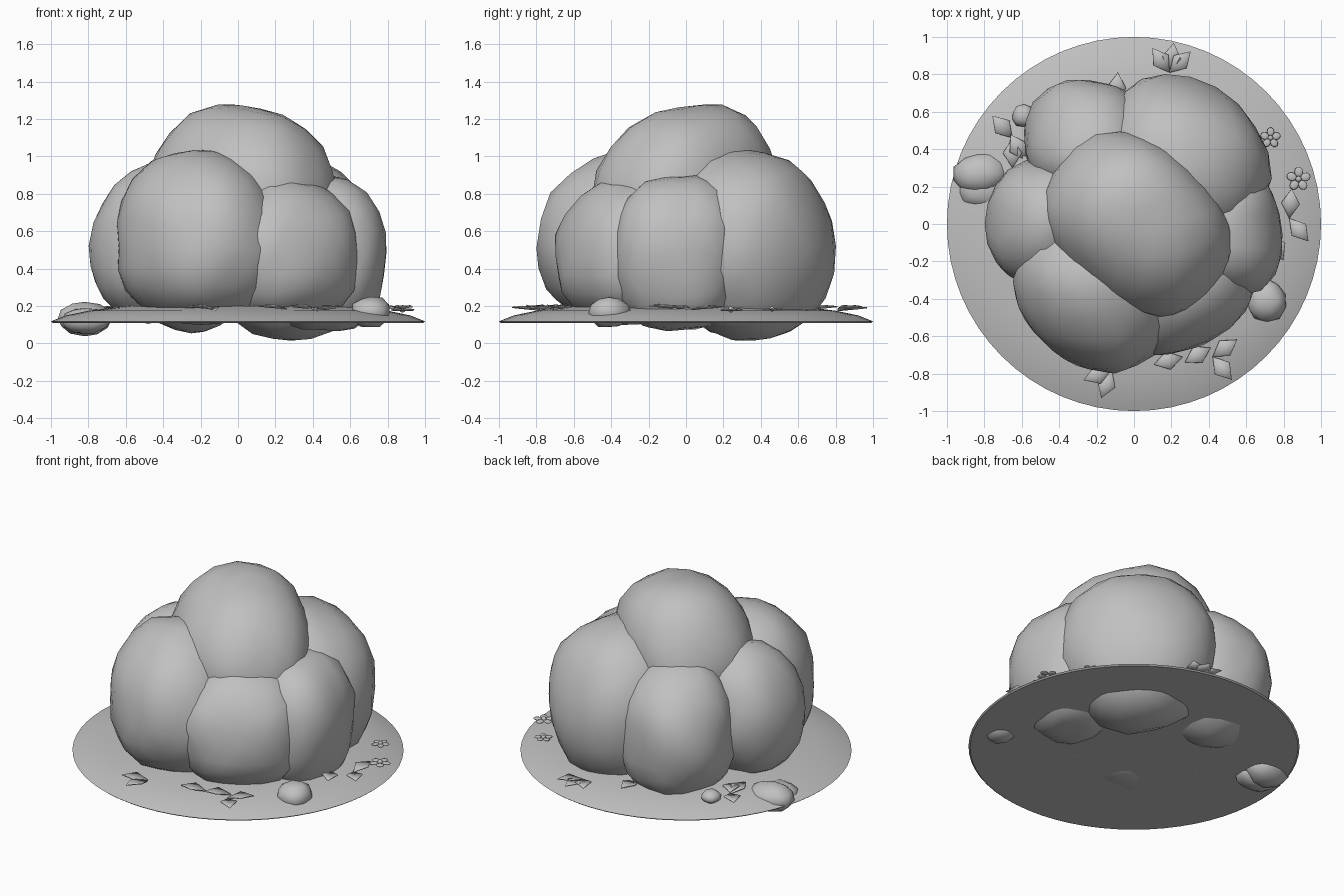
import bpy, bmesh, math
from mathutils import Vector, Matrix, noise

cube = bpy.data.objects.get("Cube")
if cube:
    bpy.data.objects.remove(cube, do_unlink=True)

SHADE = (0.53, 0.53, 0.53, 1)
grey = bpy.data.materials.new("plain grey")
grey.use_nodes = True
grey.diffuse_color = SHADE
grey.node_tree.nodes["Principled BSDF"].inputs["Base Color"].default_value = SHADE


def finish(bm, name):
    bmesh.ops.recalc_face_normals(bm, faces=bm.faces[:])
    mesh = bpy.data.meshes.new(name)
    bm.to_mesh(mesh)
    bm.free()
    mesh.materials.append(grey)
    for p in mesh.polygons:
        p.use_smooth = True
    obj = bpy.data.objects.new(name, mesh)
    bpy.context.collection.objects.link(obj)
    return obj


def lump(name, centre, radii, up, down, apex=(0, 0), turn=0, power=2.15, detail=3, rough=0.07):
    """Uneven, slightly boxy ball with its own height above and below the
    centre, turned about z, its top leaning by the apex offset."""
    bm = bmesh.new()
    bmesh.ops.create_icosphere(bm, subdivisions=detail, radius=1)
    c = Vector(centre)
    spin = Matrix.Rotation(math.radians(turn), 3, "Z")
    for v in bm.verts:
        d = v.co.normalized()
        r = sum(abs(k) ** power for k in d) ** (-1 / power)
        d *= r * (1 + rough * noise.noise(d * 1.7 + c * 9))
        height = d.z * (up if d.z > 0 else down)
        v.co = c + spin @ Vector((d.x * radii[0], d.y * radii[1], height))
        v.co += Vector((*apex, 0)) * max(0, d.z) ** 2
    return finish(bm, name)


# Foliage masses
lump("top_foliage", (0.02, 0.0, 0.78), (0.54, 0.44), 0.50, 0.40, (0.0, 0.07), -42, 2.1)
lump("front_left_foliage", (-0.21, -0.35, 0.51), (0.47, 0.40), 0.53, 0.41, (-0.02, 0.06), -45)
lump("front_right_foliage", (0.25, -0.34, 0.46), (0.38, 0.33), 0.42, 0.35, (0.0, 0.05), 30, 2.4)
lump("right_foliage", (0.47, -0.05, 0.48), (0.32, 0.34), 0.41, 0.42, (-0.01, 0.02), 0, 2.6)
lump("back_right_foliage", (0.28, 0.36, 0.52), (0.48, 0.39), 0.52, 0.51, (-0.06, -0.06), -45, 2.2)
lump("back_left_foliage", (-0.25, 0.44, 0.47), (0.34, 0.34), 0.46, 0.41, (0.04, -0.06), 0, 2.25)
lump("left_foliage", (-0.48, 0.0, 0.52), (0.31, 0.34), 0.44, 0.41, (0.06, 0.03))

# Stones
stone = dict(detail=2, rough=0.15)
lump("large_stone", (-0.82, 0.27, 0.13), (0.145, 0.11), 0.09, 0.09, **stone)
lump("large_stone_foot", (-0.81, 0.18, 0.12), (0.13, 0.10), 0.07, 0.07, **stone)
lump("round_stone", (0.71, -0.41, 0.165), (0.105, 0.11), 0.085, 0.085, **stone)
lump("small_stone", (-0.59, 0.58, 0.19), (0.06, 0.06), 0.04, 0.04, **stone)

# Ground disc, turned from a profile
bm = bmesh.new()
profile = [(0, .205), (.6, .2), (.8, .175), (.92, .15), (1, .118), (.99, .11), (0, .11)]
pts = [bm.verts.new((r, 0, z)) for r, z in profile]
edges = [bm.edges.new(pair) for pair in zip(pts, pts[1:])]
bmesh.ops.spin(bm, geom=pts + edges, cent=(0, 0, 0), axis=(0, 0, 1),
               angle=math.tau, steps=64, use_duplicate=False)
bmesh.ops.remove_doubles(bm, verts=bm.verts[:], dist=0.0005)
disc = finish(bm, "ground_disc")
bpy.ops.object.select_all(action="DESELECT")
disc.select_set(True)
bpy.context.view_layer.objects.active = disc
bpy.ops.object.shade_smooth_by_angle(angle=math.radians(30))


def ground(x, y):
    """Height of small litter resting on the disc."""
    return 0.20 - 0.05 * max(0, math.hypot(x, y) - 0.7)


def leaf(x, y, heading, length=0.16, width=0.10):
    """Pointed leaf folded along its midrib; heading in degrees."""
    bm = bmesh.new()
    spine = [bm.verts.new((length * t, 0, -h)) for t, h in ((0, .015), (.5, .008), (1, 0))]
    for side in (1, -1):
        a = bm.verts.new((length * .5, side * width * .5, .006))
        bm.faces.new((spine[0], spine[1], a))
        bm.faces.new((spine[1], spine[2], a))
    bmesh.ops.transform(bm, verts=bm.verts[:], matrix=Matrix.Translation((x, y, ground(x, y)))
                        @ Matrix.Rotation(math.radians(heading), 4, "Z"))
    obj = finish(bm, "fallen_leaf")
    mod = obj.modifiers.new("thickness", "SOLIDIFY")
    mod.thickness = 0.006


# Leaf clusters: base point, then headings
clusters = [
    ((0.19, 0.81), (125, 82, 45)),
    ((-0.65, 0.46), (132, 270)),
    ((-0.58, 0.34), (120,)),
    ((0.83, 0.03), (85, 310)),
    ((0.73, -0.05), (295,)),
    ((0.42, -0.71), (35, 310)),
    ((0.41, -0.66), (210,)),
    ((0.26, -0.71), (195,)),
    ((-0.12, -0.78), (200, 250)),
    ((-0.10, 0.65), (85,)),
]
for (x, y), headings in clusters:
    for h in headings:
        leaf(x, y, h)


def flower(x, y, size=0.065):
    """Five rounded petals around a button."""
    bm = bmesh.new()
    for i in range(5):
        place = (Matrix.Translation((x, y, ground(x, y) - 0.01))
                 @ Matrix.Rotation(math.tau * i / 5 + 0.3, 4, "Z")
                 @ Matrix.Translation((size * .6, 0, 0)) @ Matrix.Diagonal((1, .85, .25, 1)))
        bmesh.ops.create_icosphere(bm, subdivisions=2, radius=size * .42, matrix=place)
    bmesh.ops.create_icosphere(bm, subdivisions=2, radius=size * .25,
                               matrix=Matrix.Translation((x, y, ground(x, y) - 0.008)))
    finish(bm, "ground_flower")


flower(0.88, 0.24)
flower(0.73, 0.46, 0.055)
